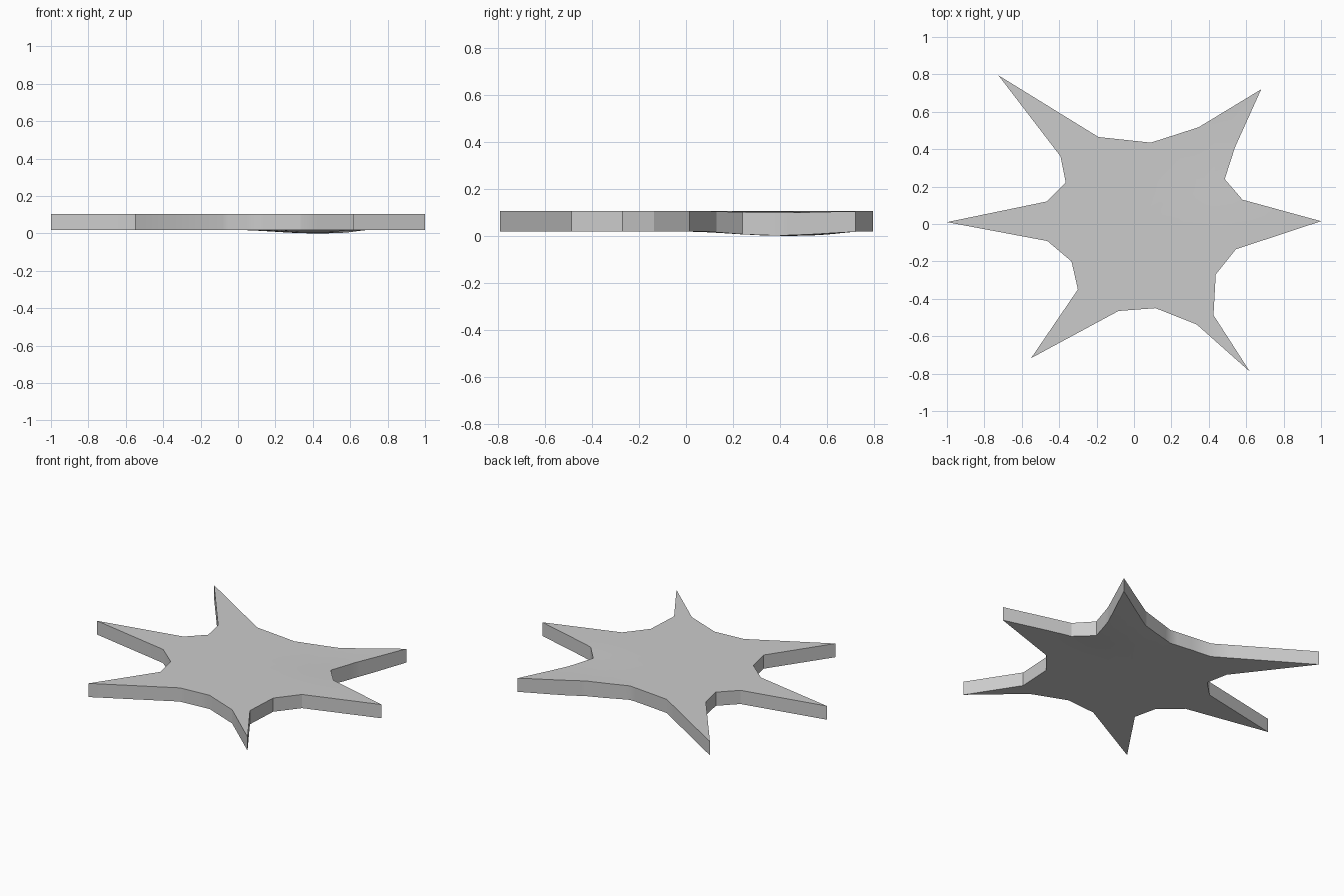
import bpy, bmesh
from mathutils import Vector

if "Cube" in bpy.data.objects:
    bpy.data.objects.remove(bpy.data.objects["Cube"])

# Star outline, counter-clockwise from the right-hand tip
OUTLINE = [
    (1.0, .015), (.58, .13), (.485, .24), (.54, .41),
    (.68, .72), (.345, .517), (.09, .435), (-.19, .465),
    (-.725, .795), (-.393, .362), (-.365, .222), (-.468, .12),
    (-1.0, .01), (-.463, -.091), (-.334, -.2), (-.3, -.35),
    (-.55, -.717), (-.083, -.465), (.115, -.45), (.335, -.537),
    (.62, -.79), (.425, -.487), (.437, -.27), (.545, -.135)]
BOTTOM, TOP = .018, .105
SAG_CENTRE, SAG_RADIUS = Vector((.43, .43)), .43
SAG_BOTTOM, SAG_TOP = .018, .007

# Top and bottom stars as fans around the centre, joined by side walls
bm = bmesh.new()
low, high = ([bm.verts.new((x, y, z)) for x, y in OUTLINE] for z in (BOTTOM, TOP))
low_mid, high_mid = (bm.verts.new((0, 0, z)) for z in (BOTTOM, TOP))
for i in range(len(OUTLINE)):
    j = (i + 1) % len(OUTLINE)
    bm.faces.new((low_mid, low[j], low[i]))
    bm.faces.new((high_mid, high[i], high[j]))
    bm.faces.new((low[i], low[j], high[j], high[i]))

# Cut a grid around the sagging corner
for i in range(10):
    c = -.05 + i * .096
    for normal in ((1, 0, 0), (0, 1, 0)):
        bmesh.ops.bisect_plane(bm, geom=bm.verts[:] + bm.edges[:] + bm.faces[:],
                               plane_co=(c, c, 0), plane_no=normal)

# Soft downward sag near one inner corner
for v in bm.verts:
    d = (v.co.xy - SAG_CENTRE).length / SAG_RADIUS
    if d < 1:
        depth = SAG_TOP if v.co.z > .06 else SAG_BOTTOM
        v.co.z -= depth * (1 - d * d) ** 2
bmesh.ops.recalc_face_normals(bm, faces=bm.faces[:])

mesh = bpy.data.meshes.new("star_plate")
bm.to_mesh(mesh)
bm.free()
star = bpy.data.objects.new("star_plate", mesh)
bpy.context.collection.objects.link(star)
bpy.context.view_layer.objects.active = star
star.select_set(True)
bpy.ops.object.shade_smooth_by_angle()
